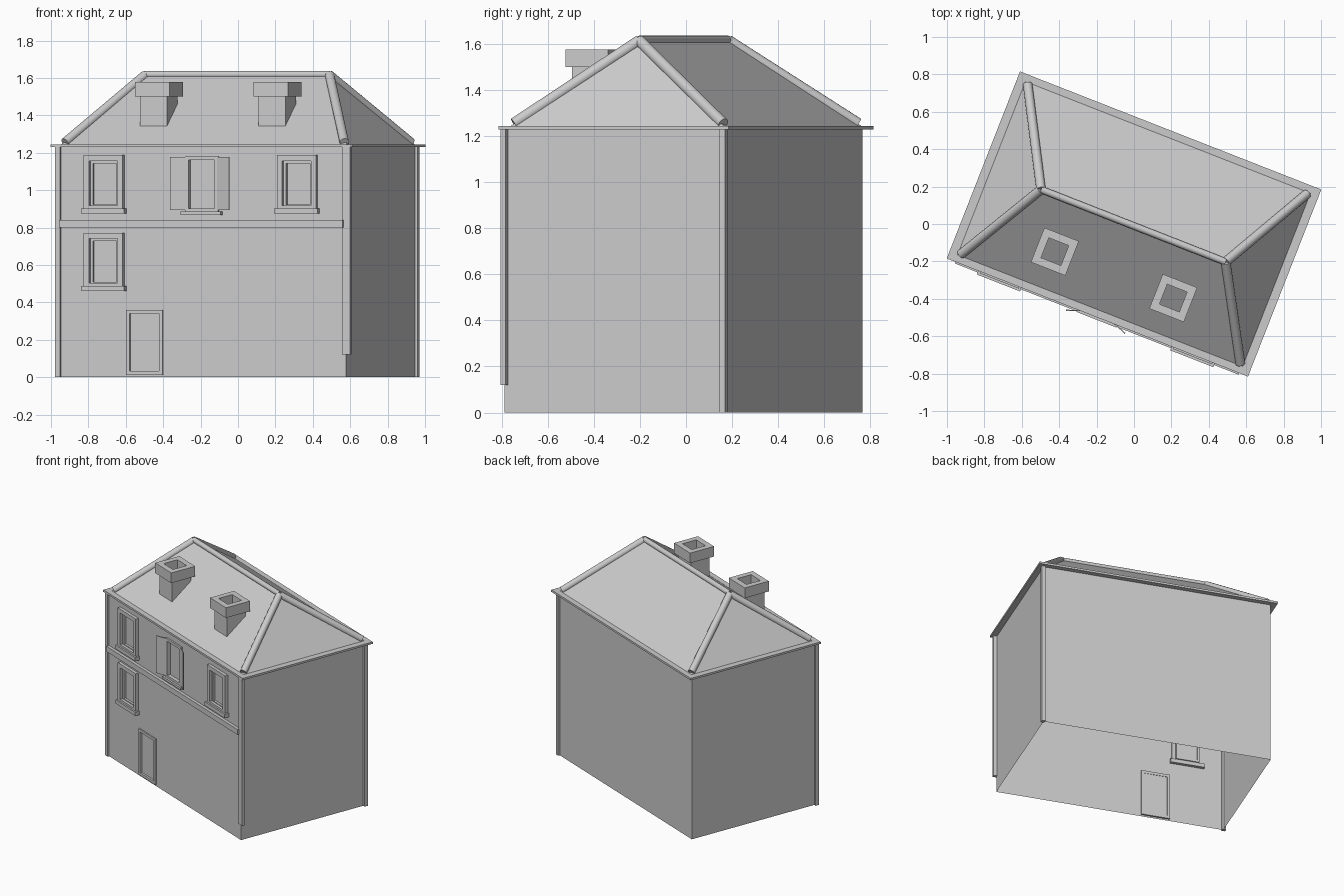
import bpy, bmesh, math
from mathutils import Matrix, Vector

if "Cube" in bpy.data.objects:
    bpy.data.objects.remove(bpy.data.objects["Cube"])

# The house is built axis-aligned (u along the front, v to the back), then turned
TURN = Matrix.Rotation(math.radians(-21.4), 4, 'Z')


def finish(name, bm):
    bmesh.ops.transform(bm, matrix=TURN, verts=bm.verts)
    me = bpy.data.meshes.new(name)
    bm.to_mesh(me)
    bm.free()
    ob = bpy.data.objects.new(name, me)
    bpy.context.collection.objects.link(ob)
    return ob


def add_box(bm, u0, u1, v0, v1, z0, z1, spin=None):
    m = (Matrix.Translation(((u0+u1)/2, (v0+v1)/2, (z0+z1)/2))
         @ Matrix.Diagonal((u1-u0, v1-v0, z1-z0, 1)))
    bmesh.ops.create_cube(bm, size=1, matrix=spin @ m if spin else m)


def box(name, *dims, spin=None):
    bm = bmesh.new()
    add_box(bm, *dims, spin=spin)
    return finish(name, bm)


def frame(name, u0, u1, v0, v1, z0, z1, t):
    """Upright rectangular frame with bar width t."""
    bm = bmesh.new()
    add_box(bm, u0, u0+t, v0, v1, z0, z1)
    add_box(bm, u1-t, u1, v0, v1, z0, z1)
    add_box(bm, u0+t, u1-t, v0, v1, z1-t, z1)
    add_box(bm, u0+t, u1-t, v0, v1, z0, z0+t)
    return finish(name, bm)


def square_tube(name, u, v, outer, inner, z0, z1):
    """Upright square tube, open through the middle."""
    bm = bmesh.new()
    rings = []
    for h, z in ((outer, z0), (outer, z1), (inner, z1), (inner, z0)):
        rings.append([bm.verts.new((u+a*h, v+b*h, z))
                      for a, b in ((-1, -1), (1, -1), (1, 1), (-1, 1))])
    for r in range(4):
        a, b = rings[r], rings[(r+1) % 4]
        for i in range(4):
            j = (i+1) % 4
            bm.faces.new((a[i], a[j], b[j], b[i]))
    return finish(name, bm)


def tube(name, p, q, r):
    p, q = Vector(p), Vector(q)
    d = q - p
    bm = bmesh.new()
    m = Matrix.Translation((p+q)/2) @ d.to_track_quat('Z', 'Y').to_matrix().to_4x4()
    bmesh.ops.create_cone(bm, cap_ends=True, segments=16, radius1=r, radius2=r,
                          depth=d.length, matrix=m)
    ob = finish(name, bm)
    bpy.context.view_layer.objects.active = ob
    ob.select_set(True)
    bpy.ops.object.shade_smooth_by_angle(angle=math.radians(40))
    ob.select_set(False)


U, VF, VB, TOP = 0.825, -0.523, 0.5, 1.235
windows = [(-0.56, 0.9), (0.55, 0.9), (-0.56, 0.485)]   # centre u, base z
holes = [(u-0.085, u+0.085, z+0.01, z+0.26) for u, z in windows]
holes += [(-0.085, 0.085, 0.89, 1.175), (-0.434, -0.226, 0.012, 0.36)]

# Walls: open shell, front panelled around the openings
bm = bmesh.new()
us = sorted({-U, U, *[h[0] for h in holes], *[h[1] for h in holes]})
zs = sorted({0, TOP, *[h[2] for h in holes], *[h[3] for h in holes]})
for a, b in zip(us, us[1:]):
    for c, d in zip(zs, zs[1:]):
        cu, cz = (a+b)/2, (c+d)/2
        if any(h[0] < cu < h[1] and h[2] < cz < h[3] for h in holes):
            continue
        bm.faces.new([bm.verts.new(p) for p in
                      ((a, VF, c), (b, VF, c), (b, VF, d), (a, VF, d))])
path = [(U, VF), (U, VB), (-U, VB), (-U, VF)]
for (a, b), (c, d) in zip(path, path[1:]):
    bm.faces.new([bm.verts.new(p) for p in
                  ((a, b, 0), (c, d, 0), (c, d, TOP), (a, b, TOP))])
bmesh.ops.remove_doubles(bm, verts=bm.verts, dist=1e-5)
finish("walls", bm)

# Eave slab and string course
box("eave_slab", -0.865, 0.865, -0.537, 0.537, 1.23, 1.245)
box("string_course", -0.815, 0.815, -0.546, VF+0.002, 0.8, 0.84)

# Hipped roof
RU, RV, RIDGE, RZ = 0.82, 0.5, 0.53, 1.618
bm = bmesh.new()
v = [bm.verts.new(p) for p in ((-RU, -RV, 1.243), (RU, -RV, 1.243), (RU, RV, 1.243),
                               (-RU, RV, 1.243), (-RIDGE, -0.01, RZ), (RIDGE, -0.01, RZ))]
for f in ((0, 1, 5, 4), (1, 2, 5), (2, 3, 4, 5), (3, 0, 4)):
    bm.faces.new([v[i] for i in f])
finish("roof", bm)

# Ridge and hip tiles
tube("ridge_tile", (-RIDGE, -0.01, RZ), (RIDGE, -0.01, RZ), 0.019)
for s in (-1, 1):
    for t in (-1, 1):
        tube("hip_tile", (s*0.802, t*0.488, 1.255), (s*RIDGE, -0.01, RZ-0.003), 0.025)

# Chimneys with caps
for s in (-1, 1):
    square_tube("chimney_shaft", s*0.34, -0.292, 0.077, 0.057, 1.33, 1.51)
    square_tube("chimney_cap", s*0.34, -0.292, 0.099, 0.057, 1.5, 1.577)

# Windows: surround, sash, pane and sill
for u, z in windows:
    frame("window_surround", u-0.112, u+0.112, -0.546, -0.515, z-0.012, z+0.287, 0.03)
    frame("window_sash", u-0.084, u+0.084, -0.525, -0.5, z+0.008, z+0.259, 0.016)
    box("window_pane", u-0.075, u+0.075, -0.508, -0.504, z+0.015, z+0.25)
    box("window_sill", u-0.124, u+0.124, -0.558, -0.5, z-0.025, z+0.003)

# Middle window with open shutters
frame("middle_surround", -0.095, 0.095, -0.535, -0.505, 0.882, 1.18, 0.02)
box("middle_pane", -0.085, 0.085, -0.508, -0.504, 0.89, 1.17)
box("middle_sill", -0.115, 0.115, -0.55, -0.505, 0.868, 0.885)
for s in (-1, 1):
    hinge = Matrix.Translation((s*0.085, -0.53, 0)) @ Matrix.Rotation(-s*0.36, 4, 'Z')
    box("shutter", min(0, s*0.09), max(0, s*0.09), -0.003, 0.003, 0.893, 1.176, spin=hinge)

# Door
frame("door_frame", -0.434, -0.226, -0.533, -0.51, 0.012, 0.36, 0.02)
box("door_panel", -0.42, -0.24, -0.518, -0.513, 0.015, 0.345)

# Corner pipes
box("front_right_pipe", 0.805, 0.851, -0.532, -0.508, 0.12, 1.235)
box("front_left_pipe", -0.842, -0.812, -0.536, -0.51, 0, 1.235)
box("back_right_pipe", 0.815, 0.842, 0.485, 0.513, 0, 1.235)
